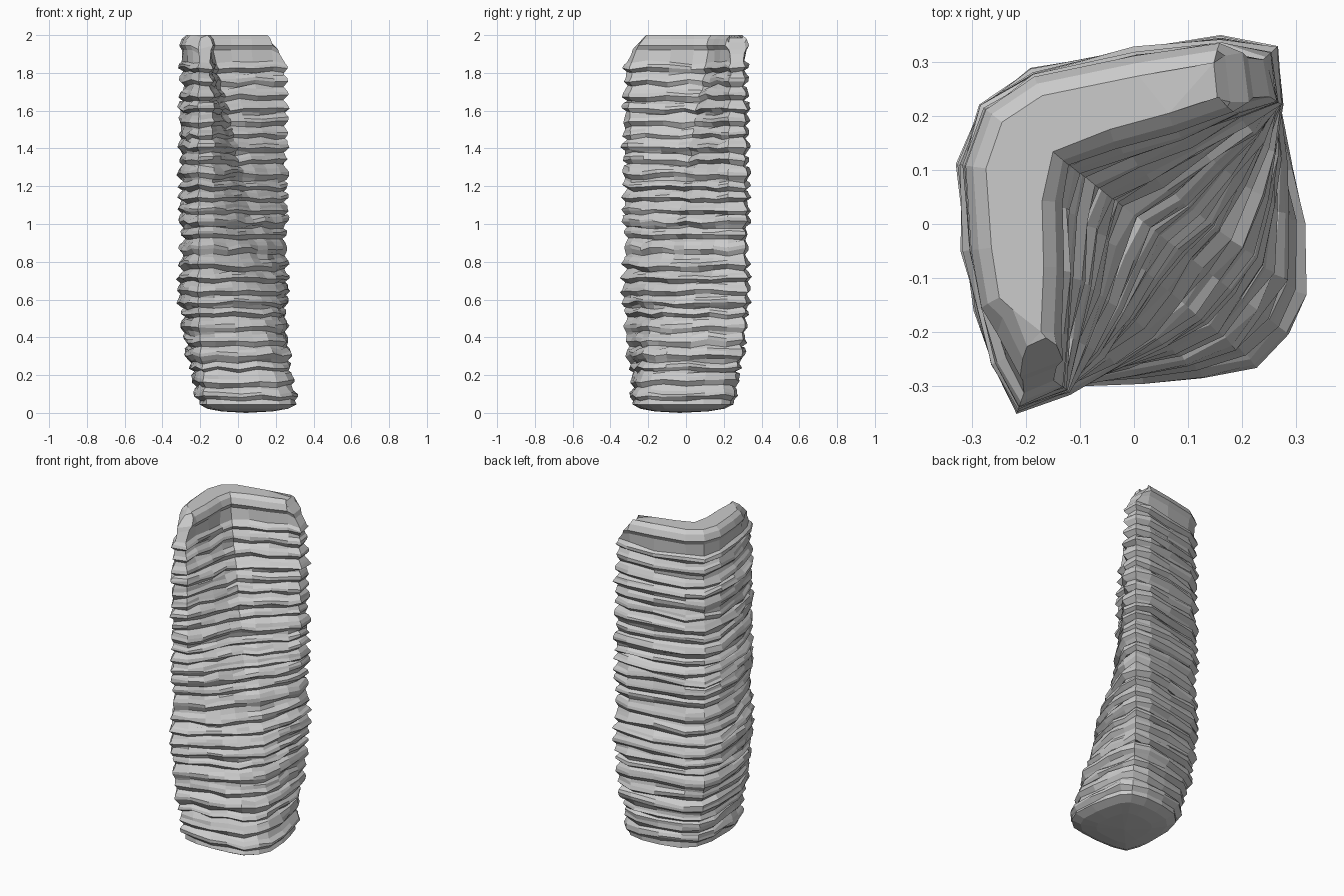
import bpy, bmesh, random
from mathutils import Vector

if "Cube" in bpy.data.objects:
    bpy.data.objects.remove(bpy.data.objects["Cube"])

random.seed(7)

# Plan sections, anticlockwise from the front-left arm: full at the foot, L-shaped at the top
FOOT = [(-.21, -.20), (-.18, -.28), (-.09, -.30), (.02, -.30), (.13, -.29), (.23, -.27), (.295, -.21),
        (.328, -.135), (.32, 0), (.30, .10), (.27, .20), (.22, .25), (.12, .27),
        (0, .26), (-.12, .23), (-.19, .16), (-.22, .05), (-.22, -.05), (-.22, -.13)]
HEAD = [(-.265, -.26), (-.215, -.345), (-.12, -.31), (-.12, -.20), (-.115, -.08), (-.118, .04), (-.11, .10),
        (-.03, .125), (.08, .155), (.19, .195), (.275, .22), (.262, .325), (.16, .348),
        (0, .325), (-.19, .285), (-.285, .22), (-.325, .11), (-.315, -.05), (-.295, -.16)]
INNER = range(3, 10)
ARM_END = (1, 10, 11)
N = len(FOOT)


def section(z):
    """Blend the sections: outside leans early, the inner hollow deepens steadily."""
    pts = []
    outer = min(1, max(0, (z - .05) / .5))
    outer = 1 - (1 - outer) ** 1.6
    inner = min(1, max(0, (z - .08) / 1.84))
    for i in range(N):
        t = inner if i in INNER else outer
        pts.append(Vector(FOOT[i]).lerp(Vector(HEAD[i]), t))
    return pts


def inset(pts, d):
    """Move every point inward along its corner normal."""
    out = []
    for i, p in enumerate(pts):
        a = (p - pts[i - 1]).normalized()
        b = (pts[(i + 1) % N] - p).normalized()
        n = Vector((-a.y - b.y, a.x + b.x)).normalized()
        out.append(p + n * (d[i] if isinstance(d, list) else d))
    return out


bm = bmesh.new()
rings = []


def add_ring(pts, zs):
    rings.append([bm.verts.new((p.x, p.y, z)) for p, z in zip(pts, zs)])


# Rounded underside
base = section(0)
mid = sum(base, Vector((0, 0))) / N
for s, z in ((.5, .008), (.78, .022), (.94, .045)):
    add_ring([mid.lerp(p, s) for p in base], [z] * N)

# Irregular stacked ridges, each a groove, a lip and a shoulder
z = .065
while z < 1.84:
    pitch = random.uniform(.056, .09)
    peak = random.uniform(.0, .018)
    groove = peak + random.uniform(.016, .028)
    shift = [random.uniform(-.009, .009) for _ in range(N)]
    for f, d in ((.10, groove), (.42, peak), (.66, peak + .004), (.90, groove - .007)):
        zz = z + pitch * f
        depth = [d + random.uniform(-.007, .007) for _ in range(N)]
        add_ring(inset(section(zz), depth),
                 [zz + s + random.uniform(-.004, .004) for s in shift])
    z += pitch

# Narrower lip and crowned top, with shortened arm ends
for zz, d, cut in ((1.92, .028, .03), (1.945, .014, .05), (1.98, .028, .07)):
    pts = section(zz)
    for i in (0, 1, 2):
        pts[i].y += cut
    for i in (10, 11):
        pts[i].x -= cut
    add_ring(inset(pts, d), [zz - (.02 if i in ARM_END else 0) for i in range(N)])
add_ring(inset(pts, .052), [2 - (.015 if i in ARM_END else 0) for i in range(N)])

# Skin the rings and close both ends
for lo, hi in zip(rings, rings[1:]):
    for i in range(N):
        j = (i + 1) % N
        bm.faces.new((lo[i], lo[j], hi[j], hi[i]))
foot = bm.verts.new((mid.x, mid.y, 0))
for i in range(N):
    bm.faces.new((rings[0][(i + 1) % N], rings[0][i], foot))
top = bm.faces.new(rings[-1])
bmesh.ops.triangulate(bm, faces=[top])
bmesh.ops.recalc_face_normals(bm, faces=bm.faces)

mesh = bpy.data.meshes.new("ridged_column")
bm.to_mesh(mesh)
bm.free()
obj = bpy.data.objects.new("ridged_column", mesh)
bpy.context.collection.objects.link(obj)
